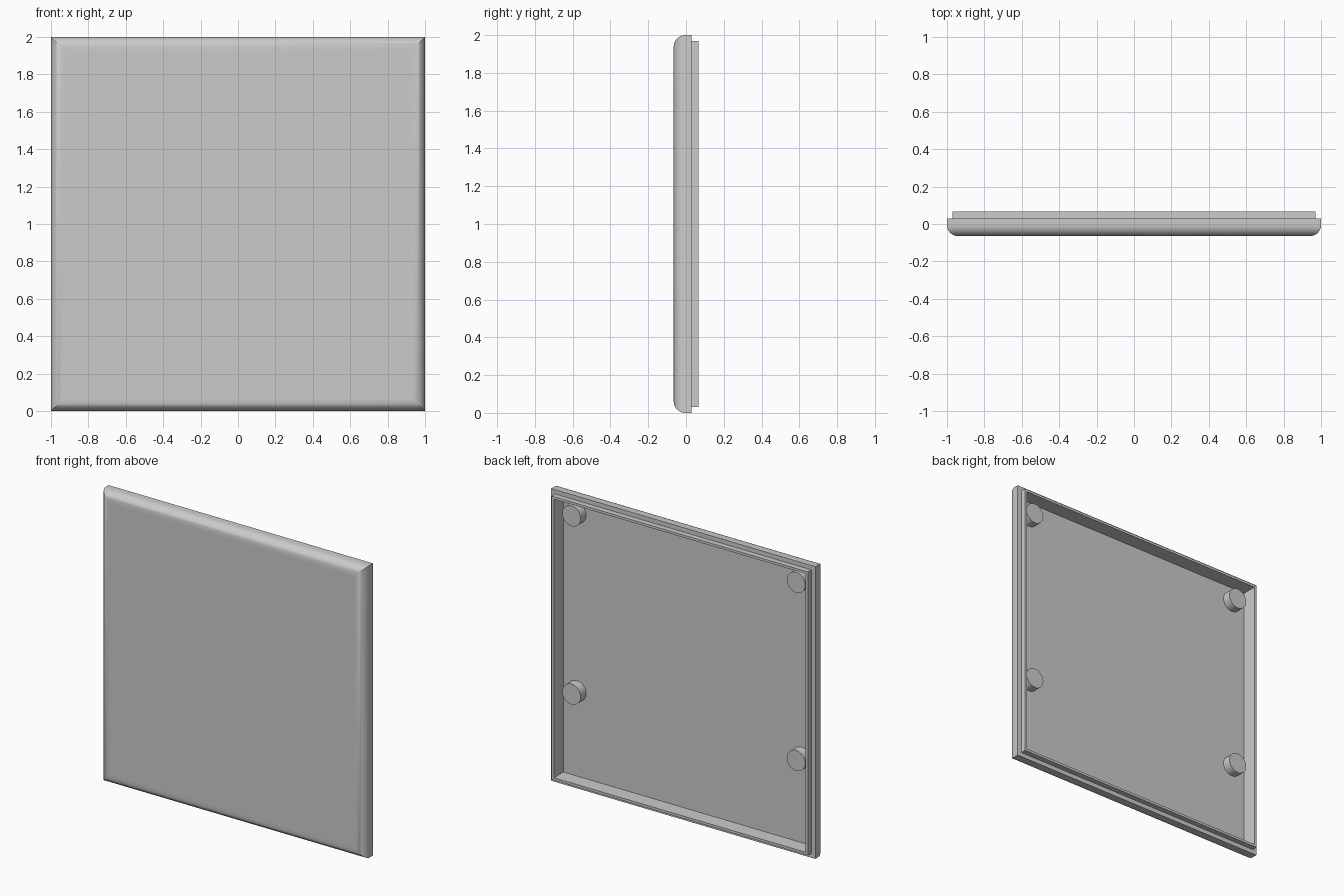
import bpy, bmesh, math
from mathutils import Matrix, Vector

cube = bpy.data.objects.get("Cube")
if cube:
    bpy.data.objects.remove(cube, do_unlink=True)

GREY = (0.6, 0.6, 0.6, 1.0)
grey = bpy.data.materials.new("light_grey")
grey.use_nodes = True
grey.diffuse_color = GREY
grey.node_tree.nodes["Principled BSDF"].inputs["Base Color"].default_value = GREY

FRONT, BACK, LIP, FLOOR = -0.065, 0.03, 0.067, -0.035
ROUND = 0.06


def finish(name, bm):
    bmesh.ops.recalc_face_normals(bm, faces=bm.faces[:])
    mesh = bpy.data.meshes.new(name)
    bm.to_mesh(mesh)
    bm.free()
    mesh.materials.append(grey)
    obj = bpy.data.objects.new(name, mesh)
    bpy.context.collection.objects.link(obj)
    bpy.ops.object.select_all(action='DESELECT')
    obj.select_set(True)
    bpy.context.view_layer.objects.active = obj
    bpy.ops.object.shade_smooth_by_angle(angle=math.radians(30))
    return obj


# Panel profile as (half width, depth): rounded front, back rim, raised lip, recess
profile = [(0.92, FRONT)]
steps = 8
for i in range(steps + 1):
    a = math.pi / 2 * i / steps
    profile.append((1 - ROUND + ROUND * math.sin(a), FRONT + ROUND - ROUND * math.cos(a)))
profile += [(1, BACK), (0.97, BACK), (0.97, LIP), (0.953, LIP), (0.953, FLOOR)]

# Panel: mitred square rings lofted along the profile
bm = bmesh.new()
rings = []
for half, y in profile:
    corners = [(-1, -1), (1, -1), (1, 1), (-1, 1)]
    rings.append([bm.verts.new((sx * half, y, 1 + sz * half)) for sx, sz in corners])
for r, s in zip(rings, rings[1:]):
    for k in range(4):
        n = (k + 1) % 4
        bm.faces.new((r[k], r[n], s[n], s[k]))
bm.faces.new(rings[0])
bm.faces.new(rings[-1])
finish("panel", bm)

# Four round pegs standing on the recess floor
PEG_RADIUS, PEG_END = 0.07, 0.024
for side, x in (("left", 0.85), ("right", -0.85)):
    for level, z in (("upper", 1.85), ("lower", 0.63)):
        bm = bmesh.new()
        bmesh.ops.create_cone(bm, cap_ends=True, segments=32, radius1=PEG_RADIUS,
                              radius2=PEG_RADIUS, depth=PEG_END - FLOOR,
                              matrix=Matrix.Rotation(math.pi / 2, 4, 'X'))
        bmesh.ops.translate(bm, verts=bm.verts[:], vec=Vector((x, (PEG_END + FLOOR) / 2, z)))
        finish(f"{level}_{side}_peg", bm)
